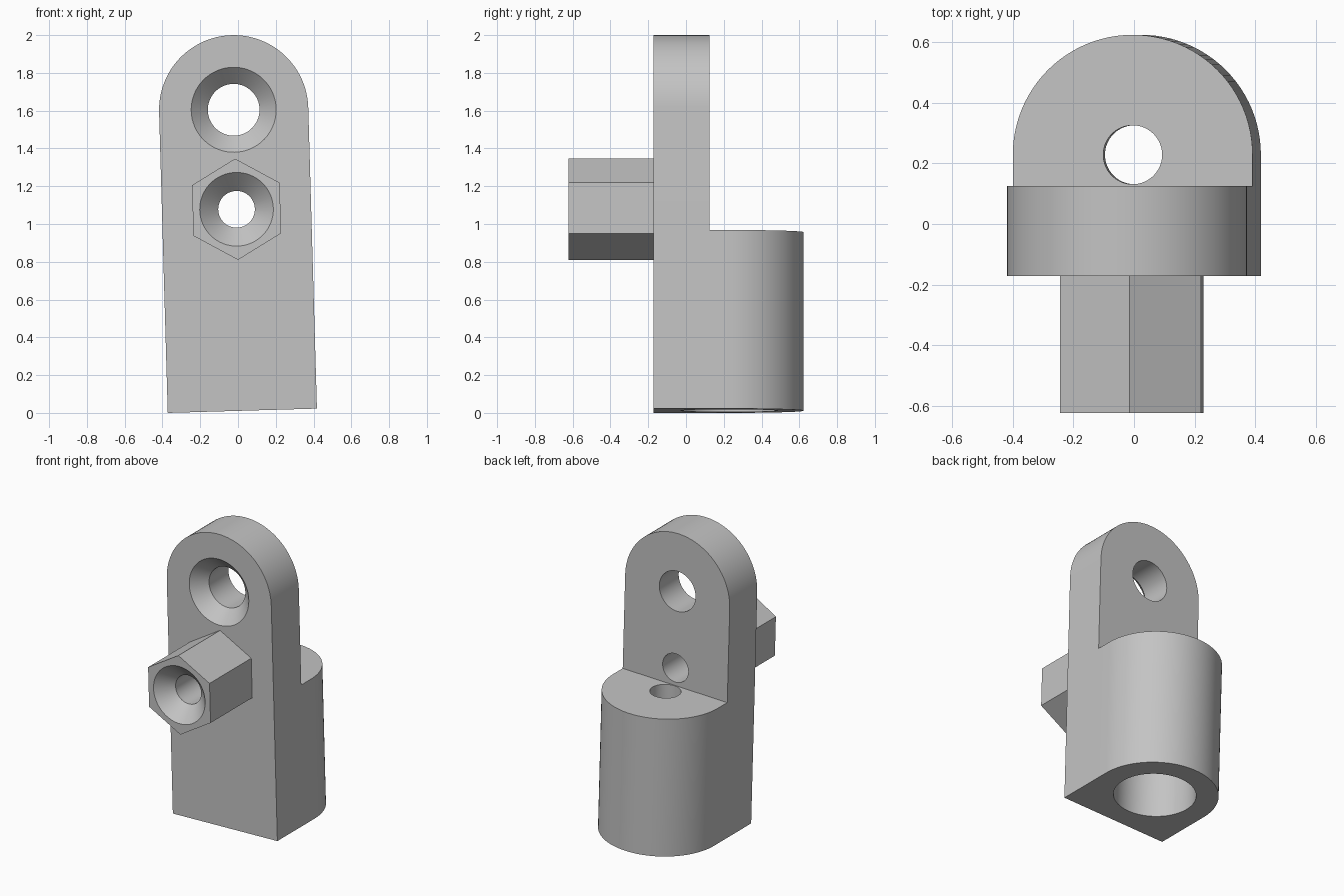
import bpy, bmesh, math
from mathutils import Matrix, Vector

cube = bpy.data.objects.get("Cube")
if cube:
    bpy.data.objects.remove(cube, do_unlink=True)

HALF = 0.395                 # half width of plate and socket
FRONT, BACK = -0.172, 0.125  # plate faces
AXIS_Y = 0.228               # socket axis
LEDGE = 0.946                # top of the socket
ARCH = 1.594                 # height of the arch centre
HEX_Z = 1.067

grey = bpy.data.materials.new("light grey")
grey.use_nodes = True
colour = (0.55, 0.55, 0.55, 1)
grey.diffuse_color = colour
grey.node_tree.nodes["Principled BSDF"].inputs["Base Color"].default_value = colour


def finish(name, bm):
    bmesh.ops.recalc_face_normals(bm, faces=bm.faces[:])
    mesh = bpy.data.meshes.new(name)
    bm.to_mesh(mesh)
    bm.free()
    mesh.materials.append(grey)
    obj = bpy.data.objects.new(name, mesh)
    bpy.context.collection.objects.link(obj)
    return obj


def prism(name, points, direction):
    """Extrude a closed outline of 3D points along a vector."""
    bm = bmesh.new()
    face = bm.faces.new([bm.verts.new(p) for p in points])
    ext = bmesh.ops.extrude_face_region(bm, geom=[face])
    moved = [v for v in ext["geom"] if isinstance(v, bmesh.types.BMVert)]
    bmesh.ops.translate(bm, verts=moved, vec=Vector(direction))
    return finish(name, bm)


def lathe(name, profile, matrix, sides=64):
    """Closed turned solid from (radius, height) pairs along local z."""
    bm = bmesh.new()
    rings = []
    for r, h in profile:
        angles = [math.tau * i / sides for i in range(sides)]
        rings.append([bm.verts.new(matrix @ Vector((r * math.cos(a), r * math.sin(a), h)))
                      for a in angles])
    for low, high in zip(rings, rings[1:]):
        for i in range(sides):
            j = (i + 1) % sides
            bm.faces.new((low[i], low[j], high[j], high[i]))
    bm.faces.new(rings[0])
    bm.faces.new(rings[-1])
    return finish(name, bm)


def combine(target, tool, operation):
    mod = target.modifiers.new(tool.name, "BOOLEAN")
    mod.operation, mod.solver, mod.object = operation, "EXACT", tool
    graph = bpy.context.evaluated_depsgraph_get()
    result = bpy.data.meshes.new_from_object(target.evaluated_get(graph))
    target.modifiers.clear()
    target.data = result
    bpy.data.objects.remove(tool, do_unlink=True)


def half_circle(n=48):
    return [(HALF * math.cos(math.pi * i / n), HALF * math.sin(math.pi * i / n))
            for i in range(n + 1)]


def along_y(z):
    """Frame whose local z points to the back at the given height."""
    return Matrix.Translation((0, 0, z)) @ Matrix.Rotation(-math.pi / 2, 4, "X")


# Arched plate
outline = [(-HALF, FRONT, 0), (HALF, FRONT, 0)]
outline += [(x, FRONT, ARCH + z) for x, z in half_circle()]
bracket = prism("bracket", outline, (0, BACK - FRONT, 0))

# Round-backed socket block
outline = [(-HALF, BACK, 0), (HALF, BACK, 0)]
outline += [(x, AXIS_Y + y, 0) for x, y in half_circle()]
combine(bracket, prism("socket_block", outline, (0, 0, LEDGE)), "UNION")

# Hexagonal boss, point up
hex_frame = along_y(HEX_Z) @ Matrix.Rotation(math.pi / 6, 4, "Z")
boss = lathe("hex_boss", [(0.268, -0.622), (0.268, FRONT + 0.1)], hex_frame, 6)
combine(bracket, boss, "UNION")

# Countersunk holes through the arch and the boss
for name, z, face, r_out, r_in in (("arch_hole", ARCH, FRONT, 0.225, 0.137),
                                   ("boss_hole", HEX_Z, -0.622, 0.195, 0.097)):
    shape = [(r_out + 0.02, face - 0.02), (r_in, face + r_out - r_in), (r_in, 0.3)]
    combine(bracket, lathe(name, shape, along_y(z)), "DIFFERENCE")

# Wide bore from below, stepping to the small ledge hole
bore = [(0.256, -0.1), (0.256, 0.75), (0.097, 0.75), (0.097, 1.1)]
combine(bracket, lathe("socket_bore", bore, Matrix.Translation((0, AXIS_Y, 0))), "DIFFERENCE")

# Slight sideways lean
bracket.rotation_euler.y = math.radians(-1.65)
bracket.location = (0.023, 0, 0.0114)

bpy.ops.object.select_all(action="DESELECT")
bracket.select_set(True)
bpy.context.view_layer.objects.active = bracket
bpy.ops.object.shade_smooth_by_angle(angle=math.radians(30))
